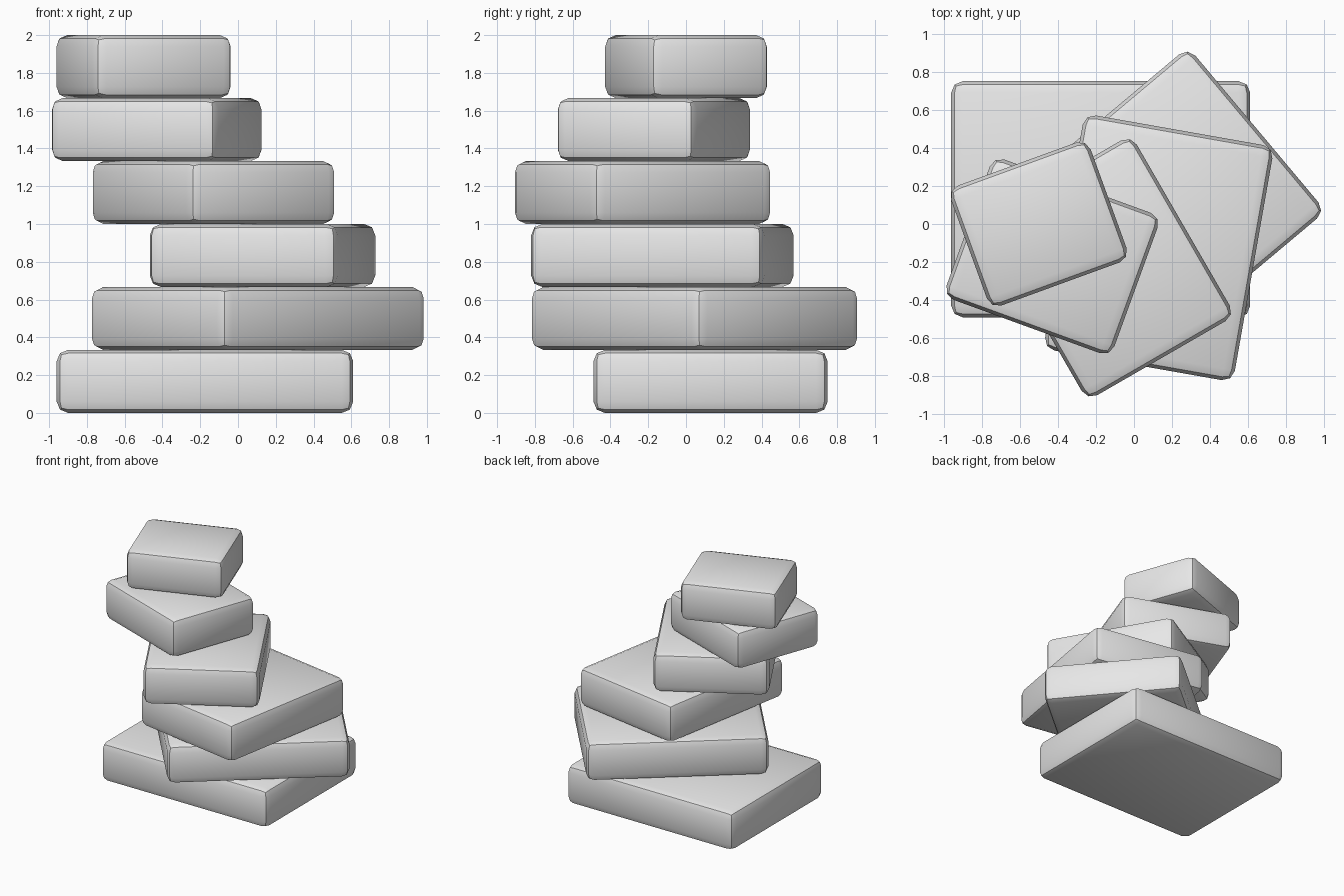
import bpy, bmesh
from math import radians
from mathutils import Matrix

cube = bpy.data.objects.get("Cube")
if cube:
    bpy.data.objects.remove(cube, do_unlink=True)

# Plain grey stone
stone = bpy.data.materials.new("stone_grey")
stone.use_nodes = True
grey = (0.8, 0.8, 0.8, 1)
stone.diffuse_color = grey
stone.node_tree.nodes["Principled BSDF"].inputs["Base Color"].default_value = grey

HEIGHT = 2 / 6
BEVEL = 0.06


def add_slab(name, length, width, centre, turn):
    """A box with rounded edges, turned about the vertical."""
    bm = bmesh.new()
    bmesh.ops.create_cube(bm, size=1, matrix=Matrix.Diagonal((length, width, HEIGHT, 1)))
    bmesh.ops.bevel(bm, geom=bm.edges[:], offset=BEVEL, offset_type='OFFSET',
                    segments=2, profile=0.5, affect='EDGES')
    mesh = bpy.data.meshes.new(name)
    bm.to_mesh(mesh)
    bm.free()
    mesh.materials.append(stone)
    slab = bpy.data.objects.new(name, mesh)
    slab.location = centre
    slab.rotation_euler.z = turn
    bpy.context.collection.objects.link(slab)
    bpy.ops.object.select_all(action='DESELECT')
    slab.select_set(True)
    bpy.context.view_layer.objects.active = slab
    bpy.ops.object.shade_smooth_by_angle(angle=radians(30))


# Slabs shrink and twist by an even step as the stack climbs
centres = [(-0.175, 0.13), (0.105, 0.045), (0.13, -0.125),
           (-0.13, -0.23), (-0.43, -0.17), (-0.5, 0)]
for i, (x, y) in enumerate(centres):
    add_slab(f"slab_{i + 1}", 1.57 - 0.158 * i, 1.24 - 0.114 * i,
             (x, y, HEIGHT * (i + 0.5)), radians(40 * i))
